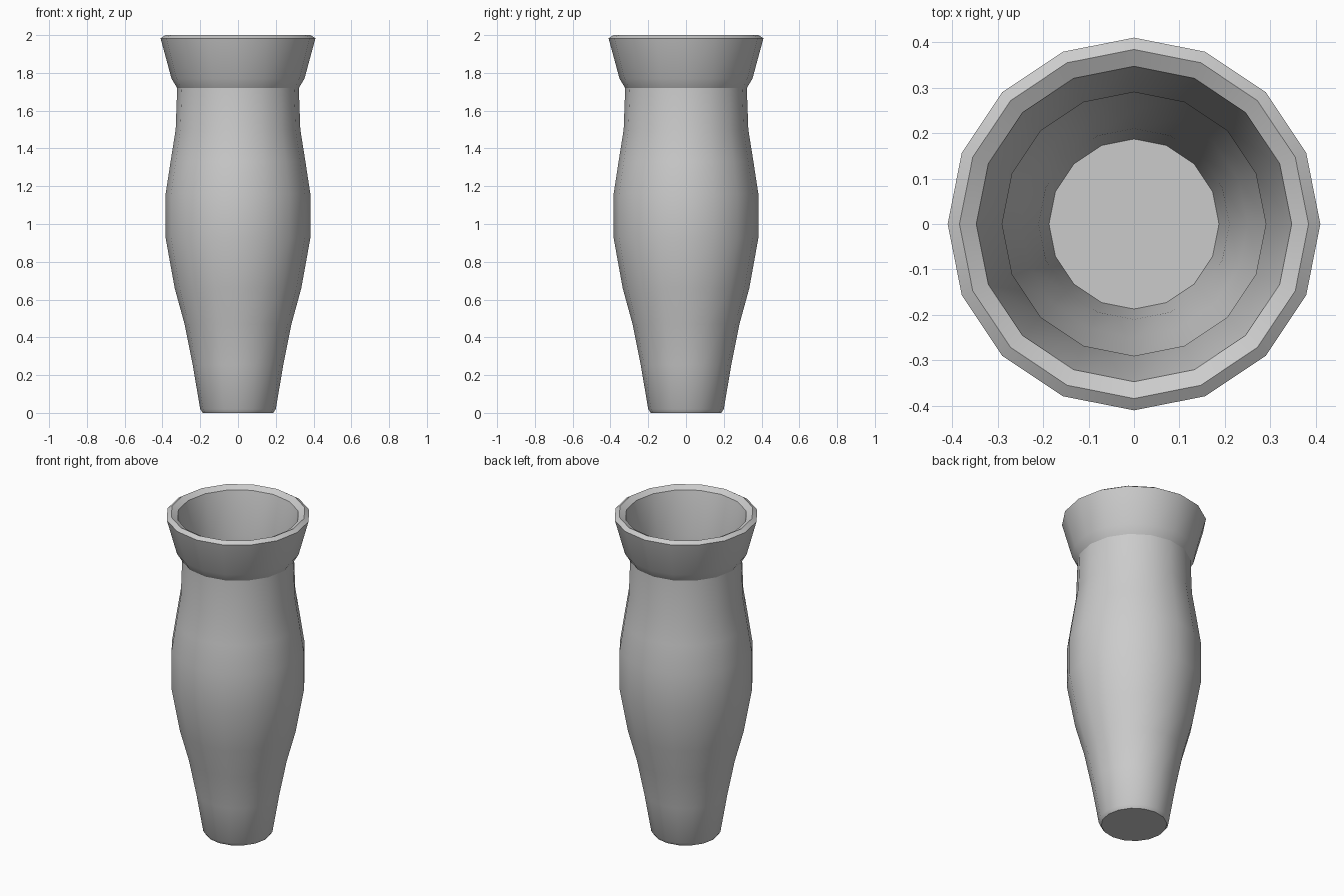
import bpy, bmesh, math

if "Cube" in bpy.data.objects:
    bpy.data.objects.remove(bpy.data.objects["Cube"])

SIDES = 16

# Single flat colour
grey = bpy.data.materials.new("plain grey")
grey.diffuse_color = (0.6, 0.6, 0.6, 1)
grey.use_nodes = True
grey.node_tree.nodes["Principled BSDF"].inputs["Base Color"].default_value = grey.diffuse_color


def lathe(name, profile):
    """Spin a (radius, height) profile around z and cap both ends."""
    bm = bmesh.new()
    rings = []
    for r, z in profile:
        rings.append([bm.verts.new((r * math.cos(2 * math.pi * i / SIDES),
                                    r * math.sin(2 * math.pi * i / SIDES), z))
                      for i in range(SIDES)])
    for a, b in zip(rings, rings[1:]):
        for i in range(SIDES):
            j = (i + 1) % SIDES
            bm.faces.new((a[i], a[j], b[j], b[i]))
    bm.faces.new(rings[0][::-1])
    bm.faces.new(rings[-1])
    mesh = bpy.data.meshes.new(name)
    bm.to_mesh(mesh)
    bm.free()
    mesh.materials.append(grey)
    obj = bpy.data.objects.new(name, mesh)
    bpy.context.collection.objects.link(obj)
    bpy.context.view_layer.objects.active = obj
    obj.select_set(True)
    bpy.ops.object.shade_smooth_by_angle(angle=math.radians(30))
    obj.select_set(False)
    return obj


# Outer wall: chamfered foot, swelling belly, narrow neck, flared collar
outer = [(0.187, 0), (0.2, 0.02), (0.24, 0.255), (0.283, 0.47), (0.335, 0.66),
         (0.383, 0.925), (0.383, 1.16), (0.357, 1.33), (0.33, 1.5),
         (0.322, 1.72), (0.352, 1.77), (0.41, 1.983)]
# Chamfered rim, then the hollow inside down to the floor
rim = [(0.384, 2.0), (0.347, 1.98)]
inner = [(0.29, 1.72), (0.295, 1.5), (0.348, 1.16), (0.348, 0.925),
         (0.30, 0.66), (0.25, 0.47), (0.21, 0.255), (0.187, 0.04)]
lathe("vase", outer + rim + inner)
